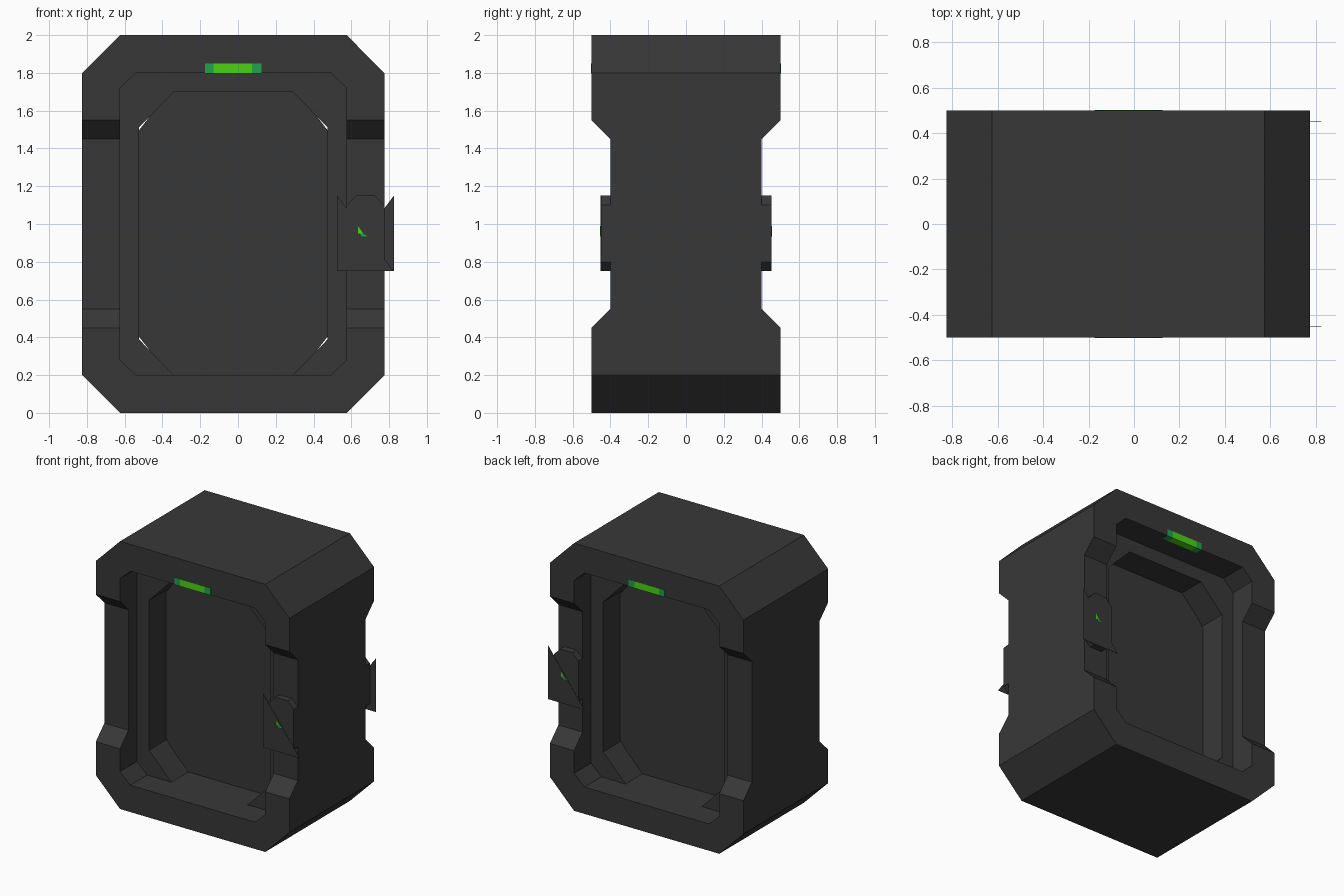
import bpy
import bmesh
from mathutils import Vector

old = bpy.data.objects.get("Cube")
if old:
    bpy.data.objects.remove(old, do_unlink=True)


def material(name, rgb):
    m = bpy.data.materials.new(name)
    m.use_nodes = True
    m.diffuse_color = (*rgb, 1)
    bsdf = next(n for n in m.node_tree.nodes if n.type == "BSDF_PRINCIPLED")
    bsdf.inputs["Base Color"].default_value = (*rgb, 1)
    return m


GREY = material("dark grey", (0.039, 0.039, 0.039))
BRIGHT = material("bright green", (0.07, 0.65, 0.007))
DEEP = material("deep green", (0.015, 0.36, 0.075))
CX = -0.025      # centre line of the doorway
PANEL_X = 0.675  # centre line of the control panels


def octagon(cx, half, z0, z1, cut_x, cut_z):
    """Chamfered rectangle as (x, z) points."""
    a, b = cx - half, cx + half
    return [(a + cut_x, z0), (b - cut_x, z0), (b, z0 + cut_z), (b, z1 - cut_z),
            (b - cut_x, z1), (a + cut_x, z1), (a, z1 - cut_z), (a, z0 + cut_z)]


def extrude(name, points, vec, mat):
    """Solid made by sweeping a polygon of 3D points along vec."""
    bm = bmesh.new()
    face = bm.faces.new([bm.verts.new(p) for p in points])
    res = bmesh.ops.extrude_face_region(bm, geom=[face])
    bmesh.ops.translate(bm, vec=Vector(vec),
                        verts=[g for g in res["geom"] if isinstance(g, bmesh.types.BMVert)])
    if not any(f is face for f in bm.faces):
        bm.faces.new([bm.verts[i] for i in range(len(points))])
    bmesh.ops.recalc_face_normals(bm, faces=bm.faces)
    mesh = bpy.data.meshes.new(name)
    bm.to_mesh(mesh)
    bm.free()
    mesh.materials.append(mat)
    ob = bpy.data.objects.new(name, mesh)
    bpy.context.collection.objects.link(ob)
    return ob


def prism(name, outline, y0, y1, mat=GREY):
    """Sweep an (x, z) outline from y0 to y1."""
    return extrude(name, [(x, y0, z) for x, z in outline], (0, y1 - y0, 0), mat)


def cut(target, cutter):
    """Subtract cutter from target and remove it."""
    cutter.hide_render = True
    mod = target.modifiers.new("cut", "BOOLEAN")
    mod.operation = "DIFFERENCE"
    mod.solver = "EXACT"
    mod.object = cutter
    bpy.context.view_layer.update()
    graph = bpy.context.evaluated_depsgraph_get()
    mesh = bpy.data.meshes.new_from_object(target.evaluated_get(graph))
    target.modifiers.clear()
    target.data = mesh
    bpy.data.objects.remove(cutter, do_unlink=True)


# Door frame: chamfered block, stepped opening, recessed side posts
frame = prism("door_frame", octagon(CX, 0.8, 0, 2, 0.2, 0.2), -0.5, 0.5)
cut(frame, prism("doorway_cutter", octagon(CX, 0.5, 0.2, 1.7, 0.185, 0.19), -0.7, 0.7))
for s in (-1, 1):
    cut(frame, prism("pocket_cutter", octagon(CX, 0.6, 0.2, 1.8, 0.085, 0.08), s * 0.3, s * 0.7))
    profile = [(0.6, 0.35), (0.4, 0.55), (0.4, 1.45), (0.6, 1.65)]
    cut(frame, extrude("post_cutter", [(-1, s * y, z) for y, z in profile], (2, 0, 0), GREY))

# Door slab, with slightly steeper corners than the doorway
prism("door_slab", octagon(CX, 0.505, 0.155, 1.745, 0.2, 0.256), -0.1, 0.1)

for s, side in ((-1, "front"), (1, "back")):
    # Control panel body on the post
    prism(side + "_panel", octagon(PANEL_X, 0.1, 0.75, 1.15, 0.05, 0.05), s * 0.39, s * 0.45)

    # Triangular cover plate, turned to suit its side
    def tri(*pts):
        return [(PANEL_X + s * x, z) for x, z in pts]
    prism(side + "_panel_cover", tri((0.15, 1.15), (0.15, 0.75), (-0.15, 0.75)),
          s * 0.449, s * 0.452)

    # Small indicator on the cover
    prism(side + "_indicator", tri((0.04, 0.99), (0.04, 0.95), (0.012, 0.95)),
          s * 0.451, s * 0.454, BRIGHT)
    prism(side + "_indicator_edge", tri((0.03, 0.95), (0.012, 0.95), (-0.01, 0.935), (0.02, 0.935)),
          s * 0.451, s * 0.454, DEEP)

    # Status light over the door, with deeper green ends
    for name, x0, x1, mat in (("light_centre", -0.13, 0.075, BRIGHT),
                              ("light_right_end", -0.175, -0.13, DEEP),
                              ("light_left_end", 0.075, 0.125, DEEP)):
        box = [(x0, 1.798), (x1, 1.798), (x1, 1.85), (x0, 1.85)]
        prism(side + "_" + name, box, s * 0.45, s * 0.502, mat)
